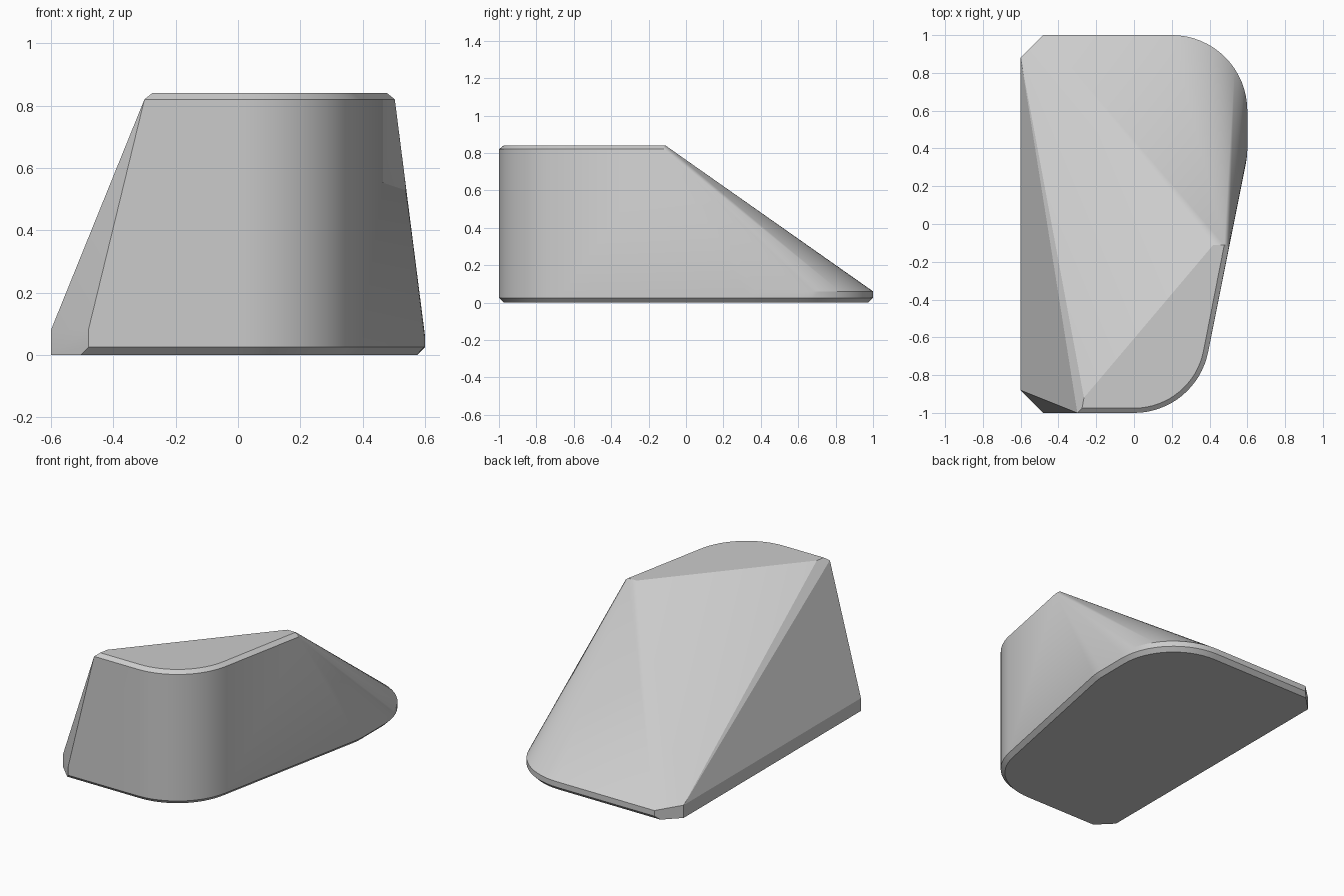
import bpy, bmesh, math

if "Cube" in bpy.data.objects:
    bpy.data.objects.remove(bpy.data.objects["Cube"])

BEVEL = 0.025
TILT = math.atan(0.2)      # slant of the right wall


def arc(cx, cy, r, a0, a1, n):
    return [(cx + r * math.cos(a0 + (a1 - a0) * i / n),
             cy + r * math.sin(a0 + (a1 - a0) * i / n)) for i in range(n + 1)]


def front_arc(r):
    return arc(0, -0.6, r, -math.pi / 2, -TILT, 16)


def back_arc(r):
    return arc(0.2, 0.4, r, -TILT, 0, 3) + arc(0.2, 0.6, r, 0, math.pi / 2, 16)


def at(z, pts):
    return [(x, y, z) for x, y in pts]


R = 0.4
points = []
# Base outline, bevelled underneath everywhere except the cut left side
points += at(0, front_arc(R - BEVEL) + back_arc(R - BEVEL))
points += at(0, [(-0.505, -0.975), (-0.6, -0.88), (-0.6, 0.88), (-0.505, 0.975)])
points += at(BEVEL, front_arc(R) + back_arc(R) + [(-0.48, -1), (-0.48, 1)])
# Low rim where the sloped faces land
points += at(0.06, back_arc(R) + [(-0.48, 1)])
points += at(0.08, [(-0.48, -1), (-0.6, -0.88), (-0.6, 0.88)])
# Raised front wall and its bevelled top
points += at(0.82, front_arc(R) + [(-0.3, -1), (0.503, -0.12)])
points += at(0.84, front_arc(R - BEVEL) + [(-0.275, -0.975), (-0.265, -0.92),
                                           (0.42, -0.11), (0.478, -0.11)])

# Wrap the outlines in one convex solid
bm = bmesh.new()
verts = [bm.verts.new(p) for p in points]
bmesh.ops.convex_hull(bm, input=verts)
bmesh.ops.delete(bm, geom=[v for v in bm.verts if not v.link_faces], context='VERTS')
bmesh.ops.dissolve_limit(bm, angle_limit=math.radians(0.5), verts=bm.verts, edges=bm.edges)
bmesh.ops.recalc_face_normals(bm, faces=bm.faces)
mesh = bpy.data.meshes.new("wedge_block")
bm.to_mesh(mesh)
bm.free()

block = bpy.data.objects.new("wedge_block", mesh)
bpy.context.collection.objects.link(block)
grey = bpy.data.materials.new("light grey")
grey.diffuse_color = (0.6, 0.6, 0.6, 1)
grey.use_nodes = True
grey.node_tree.nodes["Principled BSDF"].inputs["Base Color"].default_value = grey.diffuse_color
mesh.materials.append(grey)

bpy.context.view_layer.objects.active = block
block.select_set(True)
bpy.ops.object.shade_smooth_by_angle(angle=math.radians(20))
